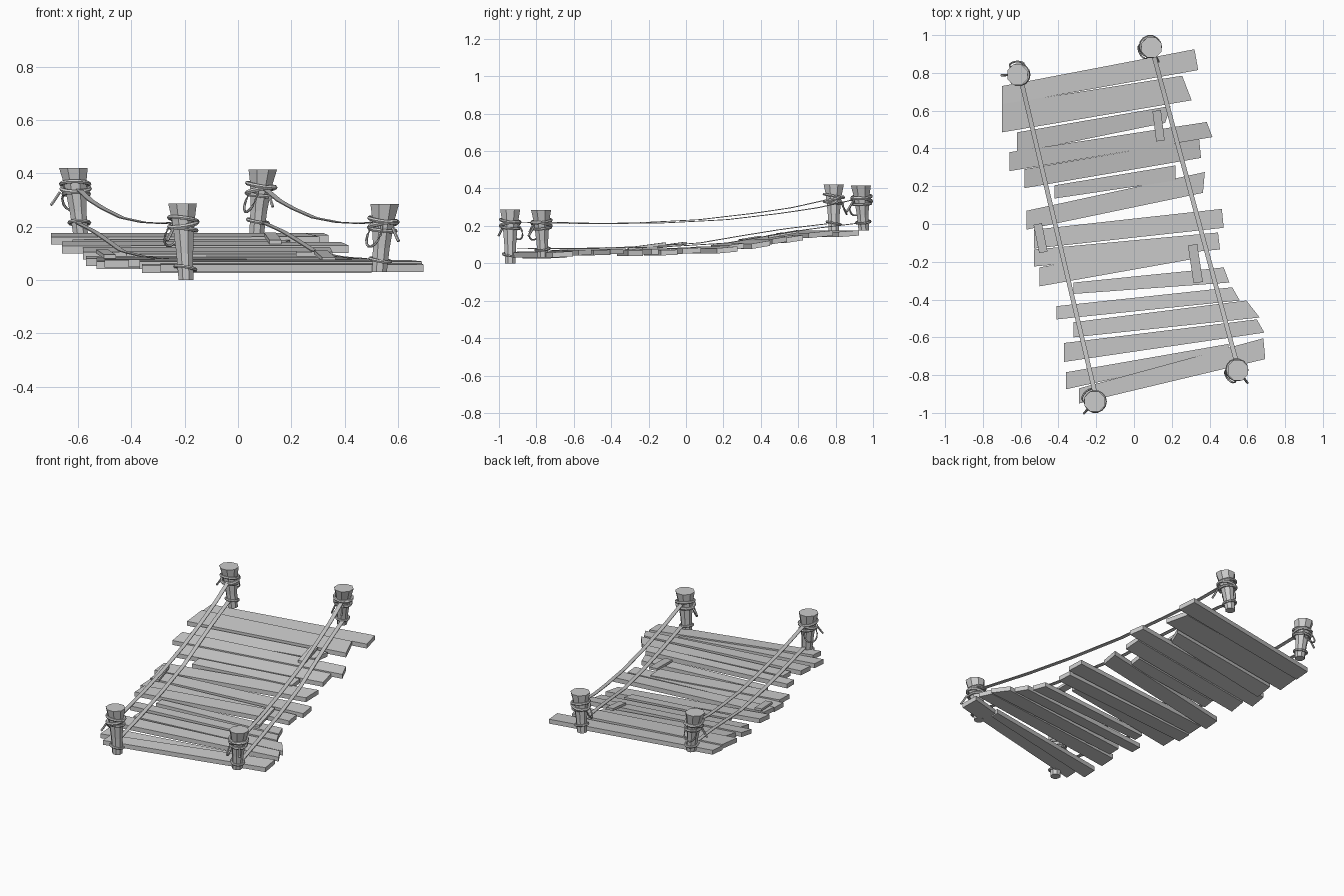
import bpy, bmesh, math
from mathutils import Vector

cube = bpy.data.objects.get("Cube")
if cube:
    bpy.data.objects.remove(cube, do_unlink=True)

grey = bpy.data.materials.new("plain_grey")
grey.use_nodes = True
COLOUR = (0.6, 0.6, 0.6, 1)
grey.diffuse_color = COLOUR
grey.node_tree.nodes["Principled BSDF"].inputs["Base Color"].default_value = COLOUR


def finish(name, bm):
    """Turn a bmesh into a named grey object."""
    bmesh.ops.recalc_face_normals(bm, faces=bm.faces)
    mesh = bpy.data.meshes.new(name)
    bm.to_mesh(mesh)
    bm.free()
    mesh.materials.append(grey)
    obj = bpy.data.objects.new(name, mesh)
    bpy.context.collection.objects.link(obj)
    return obj


def slab(name, corners, thickness):
    """Board whose top is the four given corners."""
    bm = bmesh.new()
    top = bm.faces.new([bm.verts.new(c) for c in corners])
    made = bmesh.ops.extrude_face_region(bm, geom=[top], use_keep_orig=True)["geom"]
    lower = [v for v in made if isinstance(v, bmesh.types.BMVert)]
    bmesh.ops.translate(bm, verts=lower, vec=(0, 0, -thickness))
    return finish(name, bm)


def sample(profile, y):
    """Height on a piecewise straight profile of (y, z) points."""
    for (ya, za), (yb, zb) in zip(profile, profile[1:]):
        if y <= yb:
            break
    return za + (zb - za) * (y - ya) / (yb - ya)


def tube(name, points, radius, closed=True):
    """Low-poly rope along a path."""
    bm = bmesh.new()
    sides, count = 6, len(points)
    rings = []
    for i, p in enumerate(points):
        before = points[i - 1] if closed or i else p
        after = points[(i + 1) % count] if closed or i < count - 1 else p
        along = (after - before).normalized()
        ref = Vector((0, 0, 1)) if abs(along.z) < 0.9 else Vector((1, 0, 0))
        u = along.cross(ref).normalized()
        v = along.cross(u)
        rings.append([bm.verts.new(p + radius * (u * math.cos(a) + v * math.sin(a)))
                      for a in (math.tau * k / sides for k in range(sides))])
    for i in range(count if closed else count - 1):
        r, s = rings[i], rings[(i + 1) % count]
        for k in range(sides):
            n = (k + 1) % sides
            bm.faces.new((r[k], r[n], s[n], s[k]))
    if not closed:
        bm.faces.new(rings[0])
        bm.faces.new(rings[-1])
    return finish(name, bm)


# Sagging deck: left x, left y, right x, right y, left width, right width, right end skew
DECK = [(-0.9, 0.05), (-0.5, 0.075), (-0.3, 0.07), (0, 0.078), (0.2, 0.095),
        (0.4, 0.13), (0.6, 0.162), (0.8, 0.177)]
PLANKS = [
    (-.70, .68, .33, .87, .10, .11, .02),
    (-.70, .56, .28, .72, .15, .13, .05),
    (-.62, .43, .18, .58, .11, .09, -.03),
    (-.66, .33, .40, .50, .10, .08, .03),
    (-.58, .24, .35, .40, .10, .10, .01),
    (-.42, .17, .22, .27, .07, .08, 0),
    (-.57, .02, .37, .22, .10, .11, -.01),
    (-.53, -.08, .47, .03, .10, .10, .01),
    (-.53, -.18, .45, -.09, .09, .09, .01),
    (-.50, -.28, .31, -.13, .10, .11, .01),
    (-.32, -.34, .49, -.27, .06, .08, .03),
    (-.41, -.47, .54, -.37, .07, .07, .04),
    (-.32, -.56, .63, -.45, .08, .09, .07),
    (-.37, -.68, .67, -.54, .10, .07, .04),
    (-.36, -.83, .50, -.66, .09, .05, 0),
    (-.29, -.91, .69, -.66, .08, .11, .01),
]
for i, (lx, ly, rx, ry, lw, rw, skew) in enumerate(PLANKS):
    mid = (ly + ry) / 2
    z = sample(DECK, mid) + (0.004 if i % 2 else -0.003)
    slope = (sample(DECK, mid + 0.1) - sample(DECK, mid - 0.1)) / 0.2
    corners = [(lx, ly - lw / 2, z - slope * lw / 2),
               (rx + skew / 2, ry - rw / 2, z - slope * rw / 2),
               (rx - skew / 2, ry + rw / 2, z + slope * rw / 2),
               (lx, ly + lw / 2, z + slope * lw / 2)]
    slab(f"plank_{i + 1}", corners, 0.028)

# Short loose boards lying across the deck
for name, a, b, width in [
        ("loose_board_left", (-.51, 0, .115), (-.48, -.15, .095), .045),
        ("loose_board_right", (.31, -.11, .112), (.34, -.31, .085), .05),
        ("loose_board_back", (.12, .60, .178), (.14, .44, .15), .045)]:
    a, b = Vector(a), Vector(b)
    side = (b - a).cross(Vector((0, 0, 1))).normalized() * width / 2
    slab(name, [a - side, b - side, b + side, a + side], 0.015)


# Tapered eight-sided posts with rope wraps and a hanging loop
def post(name, top, bottom, loop_angle):
    top, bottom = Vector(top), Vector(bottom)
    height = top.z - bottom.z
    profile = [(0, .03), (.35, .034), (.65, .042), (.78, .046), (1, .058)]
    bm = bmesh.new()
    rings = []
    for t, r in profile:
        c = bottom.lerp(top, t)
        rings.append([bm.verts.new(c + Vector((r * math.cos(a), r * math.sin(a), 0)))
                      for a in (math.tau * (k + .5) / 8 for k in range(8))])
    for r, s in zip(rings, rings[1:]):
        for k in range(8):
            n = (k + 1) % 8
            bm.faces.new((r[k], r[n], s[n], s[k]))
    bm.faces.new(rings[0])
    bm.faces.new(rings[-1])
    finish(name, bm)

    turns = [math.tau * k / 14 for k in range(14)]
    wraps = [(.06, .053, .010, .008), (.078, .052, -.012, .009),
             (.097, .048, .006, .008), (height - .045, .038, .008, .007)]
    for i, (drop, radius, tilt, thick) in enumerate(wraps):
        c = bottom.lerp(top, 1 - drop / height)
        tube(f"{name}_wrap_{i + 1}",
             [c + Vector((radius * math.cos(a), radius * math.sin(a),
                          tilt * math.cos(a + loop_angle))) for a in turns], thick)

    # Slack loop leaning away from the post
    out = Vector((math.cos(loop_angle), math.sin(loop_angle), 0))
    across = Vector((-out.y, out.x, 0))
    centre = top + out * .05 - Vector((0, 0, .115))
    tube(f"{name}_slack_loop",
         [centre + across * .04 * math.cos(a)
          + (out * .02 - Vector((0, 0, .045))) * math.sin(a) for a in turns], .005)
    # Loose rope end
    knot = top + across * .05 - Vector((0, 0, .09))
    tube(f"{name}_rope_end",
         [knot, knot + across * .02 - Vector((0, 0, .03)),
          knot + across * .035 - Vector((0, 0, .05))], .006, closed=False)


post("front_right_post", (-.208, -.94, .287), (-.195, -.94, 0), 2.4)
post("front_left_post", (.55, -.775, .285), (.53, -.765, .03), 3.8)
post("back_right_post", (-.617, .79, .42), (-.59, .79, .17), 1.6)
post("back_left_post", (.093, .935, .415), (.07, .95, .175), 3.6)

# Flat rope strips joining the posts on each side: (fraction from back, height)
UPPER = [(0, .345), (.12, .30), (.24, .27), (.42, .235), (.62, .218), (.8, .214), (1, .222)]
LOWER = [(0, .215), (.15, .185), (.28, .15), (.42, .11), (.62, .09), (.8, .082), (1, .08)]
SIDES = [("right", Vector((-.60, .77)), Vector((-.205, -.90))),
         ("left", Vector((.10, .91)), Vector((.545, -.74)))]
for side_name, back, front in SIDES:
    run = (front - back).normalized()
    half = Vector((-run.y, run.x)) * .012
    for level, heights in (("upper", UPPER), ("lower", LOWER)):
        bm = bmesh.new()
        pairs = []
        for k in range(25):
            t = k / 24
            p = back.lerp(front, t)
            z = sample(heights, t)
            pairs.append([bm.verts.new((*q, z)) for q in (p - half, p + half)])
        for (a, b), (c, d) in zip(pairs, pairs[1:]):
            bm.faces.new((a, b, d, c))
        strip = finish(f"{side_name}_{level}_rope", bm)
        thicken = strip.modifiers.new("thickness", "SOLIDIFY")
        thicken.thickness = .004
